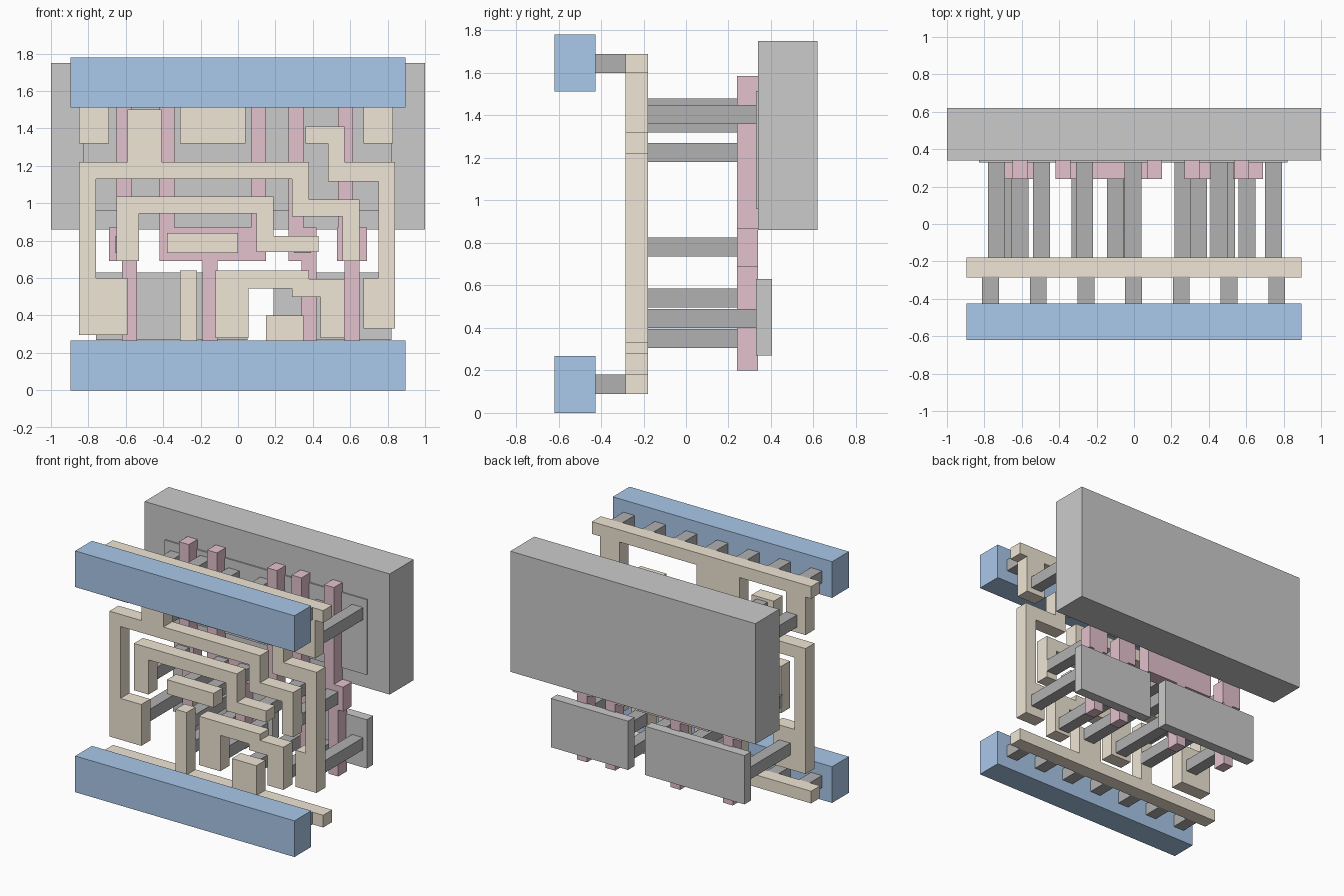
import bpy, bmesh

if "Cube" in bpy.data.objects:
    bpy.data.objects.remove(bpy.data.objects["Cube"])


def material(name, rgb):
    m = bpy.data.materials.new(name)
    m.diffuse_color = (*rgb, 1)
    m.use_nodes = True
    m.node_tree.nodes["Principled BSDF"].inputs["Base Color"].default_value = m.diffuse_color
    return m


BLUE = material("blue", (0.40, 0.58, 0.82))
TAN = material("tan", (0.87, 0.79, 0.66))
PINK = material("pink", (0.77, 0.54, 0.62))
DARK = material("dark_grey", (0.44, 0.44, 0.44))
MID = material("mid_grey", (0.58, 0.58, 0.58))
LIGHT = material("light_grey", (0.69, 0.69, 0.69))


def slab(name, steps, y0, y1, mat):
    """Extrude a right-angled outline; each step moves to x, then to z."""
    bm = bmesh.new()
    pts = []
    for i, (x, z) in enumerate(steps):
        pts += [(x, steps[i - 1][1]), (x, z)]
    face = bm.faces.new([bm.verts.new((x, y0, z)) for x, z in pts])
    ext = bmesh.ops.extrude_face_region(bm, geom=[face])["geom"]
    bmesh.ops.translate(bm, vec=(0, y1 - y0, 0),
                        verts=[v for v in ext if isinstance(v, bmesh.types.BMVert)])
    bmesh.ops.recalc_face_normals(bm, faces=bm.faces)
    me = bpy.data.meshes.new(name)
    bm.to_mesh(me)
    bm.free()
    me.materials.append(mat)
    ob = bpy.data.objects.new(name, me)
    bpy.context.collection.objects.link(ob)
    return ob


def box(name, x0, x1, y0, y1, z0, z1, mat):
    return slab(name, [(x1, z1), (x0, z0)], y0, y1, mat)


def post(name, x, z, y0, y1):
    r = 0.045
    return box(name, x - r, x + r, y0, y1, z - r, z + r, DARK)


# Back block and the thin plates
box("back_block", -1, 1, 0.34, 0.62, 0.86, 1.75, MID)
box("upper_plate", -0.83, 0.82, 0.33, 0.40, 0.96, 1.515, LIGHT)
box("lower_plate_left", -0.76, 0.05, 0.33, 0.405, 0.27, 0.63, LIGHT)
box("lower_plate_right", 0.19, 0.82, 0.33, 0.405, 0.27, 0.63, LIGHT)

# Front beams with their row of short posts
for label, z0, zp in (("lower", 0, 0.135), ("upper", 1.513, 1.645)):
    box(label + "_front_beam", -0.895, 0.895, -0.62, -0.425, z0, z0 + 0.267, BLUE)
    for i in range(7):
        post(label + "_beam_post", -0.767 + i * 0.255, zp, -0.43, -0.28)

# Tan track layer
tracks = {
    "upper_rail": [(.895, 1.69), (-.895, 1.6), (-.85, 1.32), (-.69, 1.6), (-.31, 1.32),
                   (.04, 1.6), (.67, 1.32), (.83, 1.6)],
    "lower_rail": [(.895, .18), (.35, .40), (.15, .18), (-.22, .64), (-.31, .18), (-.895, .09)],
    "outer_track": [(-.59, .60), (-.76, 1.13), (.29, .93), (.56, .69), (.65, 1.02),
                    (.38, 1.22), (-.41, 1.5), (-.59, 1.22), (-.85, .295)],
    "inner_track": [(-.53, .945), (.10, .74), (.43, .825), (.19, 1.035), (-.65, .69)],
    "short_track": [(.0, .84), (-.38, .735)],
    "lower_track": [(.055, .545), (.29, .5), (.44, .28), (.57, .595), (.38, .64), (-.12, .28)],
    "right_track": [(.48, 1.115), (.75, .60), (.67, .33), (.84, 1.22), (.57, 1.41), (.36, 1.32)],
}
for name, steps in tracks.items():
    slab(name, steps, -0.285, -0.18, TAN)

# Pink upright strips with widened middles
strips = [
    [(-.54, .69), (-.53, .87), (-.57, 1.585), (-.65, .87), (-.69, .69), (-.62, .2)],
    [(-.11, .69), (.15, 1.585), (.07, .87), (-.34, 1.585), (-.42, .69), (-.19, .2)],
    [(.42, .87), (.35, 1.585), (.27, .69), (.34, .2)],
    [(.65, .69), (.69, .87), (.615, 1.585), (.535, .87), (.53, .69), (.57, .2)],
]
for steps in strips:
    slab("upright_strip", steps, 0.24, 0.34, PINK)

# Long posts from the tracks to the strips
for x in (-.61, -.29, -.10, .345, .605):
    post("strip_post", x, 0.78, -0.19, 0.25)

# Long posts from the tracks to the plates
for x, z in ((-.735, 1.405), (-.495, 1.435), (-.495, 1.225), (-.265, 1.405), (-.005, 1.405),
             (.455, 1.365), (.745, 1.405), (-.68, .445), (-.265, .54), (-.265, .35),
             (-.03, .35), (.262, .35), (.495, .35), (.745, .445)):
    post("plate_post", x, z, -0.19, 0.335)
